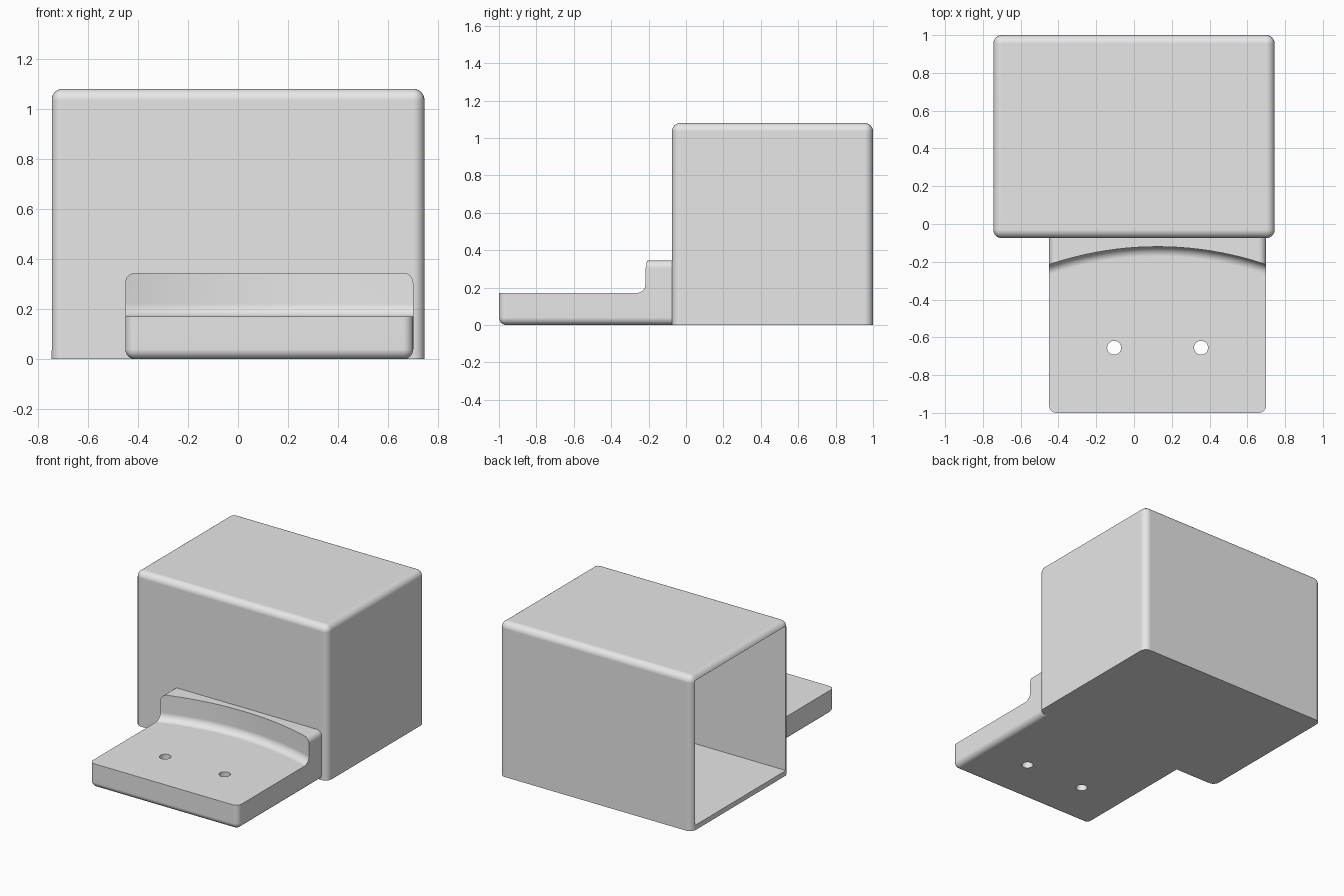
import bpy, bmesh
from math import pi, sin, cos, radians
from mathutils import Vector

if "Cube" in bpy.data.objects:
    bpy.data.objects.remove(bpy.data.objects["Cube"], do_unlink=True)

grey = bpy.data.materials.new("light_grey")
grey.use_nodes = True
grey.diffuse_color = (0.8, 0.8, 0.8, 1)
grey.node_tree.nodes["Principled BSDF"].inputs["Base Color"].default_value = grey.diffuse_color


def make_object(name, bm):
    bmesh.ops.recalc_face_normals(bm, faces=bm.faces[:])
    mesh = bpy.data.meshes.new(name)
    bm.to_mesh(mesh)
    bm.free()
    obj = bpy.data.objects.new(name, mesh)
    bpy.context.collection.objects.link(obj)
    mesh.materials.append(grey)
    return obj


def block(name, low, high, radius=0, rounded=None):
    """Box between two corners; rounds edges whose midpoint passes the rule."""
    bm = bmesh.new()
    bmesh.ops.create_cube(bm, size=1)
    low, high = Vector(low), Vector(high)
    for v in bm.verts:
        v.co = Vector([l + (c + 0.5) * (h - l) for l, c, h in zip(low, v.co, high)])
    if radius:
        edges = [e for e in bm.edges if rounded((e.verts[0].co + e.verts[1].co) / 2)]
        bmesh.ops.bevel(bm, geom=edges, offset=radius, segments=6,
                        profile=0.5, affect='EDGES', clamp_overlap=True)
    return make_object(name, bm)


def cut(obj, cutter):
    cutter.hide_render = True
    mod = obj.modifiers.new("cut", 'BOOLEAN')
    mod.operation = 'DIFFERENCE'
    mod.solver = 'EXACT'
    mod.object = cutter
    bpy.context.view_layer.objects.active = obj
    bpy.ops.object.modifier_apply(modifier=mod.name)
    bpy.data.objects.remove(cutter, do_unlink=True)


def finish(obj):
    bpy.ops.object.select_all(action='DESELECT')
    obj.select_set(True)
    bpy.context.view_layer.objects.active = obj
    bpy.ops.object.shade_smooth_by_angle(angle=radians(30))
    mod = obj.modifiers.new("even_shading", 'WEIGHTED_NORMAL')
    mod.keep_sharp = True


# Hollow housing, open on one side, with a sharp bottom edge
WALL = 0.035
housing = block("housing", (-0.745, -0.075, 0), (0.745, 1, 1.08), 0.045,
                lambda m: m.z > 0.01)
cut(housing, block("cavity_cutter", (-1, -0.075 + WALL, WALL),
                   (0.745 - WALL, 1 - WALL, 1.08 - WALL)))
finish(housing)

# Mounting plate, starting as a full-height block
LEFT, RIGHT, PLATE_TOP = 0.70, -0.45, 0.17
MID = (LEFT + RIGHT) / 2


def plate_edge(m):
    lengthwise = -0.9 < m.y < -0.1
    front = m.y < -0.9 and m.z < 0.3
    return lengthwise or front


plate = block("mounting_plate", (RIGHT, -1, 0), (LEFT, -0.055, 0.345), 0.04, plate_edge)

# Lathed cutter leaves the curved, filleted step at the back of the plate
R, FILLET, CENTRE_Y = 1.787, 0.05, -1.907
profile = [(0, PLATE_TOP)]
for i in range(9):
    a = i / 8 * pi / 2
    profile.append((R - FILLET + FILLET * sin(a), PLATE_TOP + FILLET * (1 - cos(a))))
profile += [(R, 0.6), (0, 0.6)]
bm = bmesh.new()
verts = [bm.verts.new((MID + r, CENTRE_Y, z)) for r, z in profile]
edges = [bm.edges.new(pair) for pair in zip(verts, verts[1:])]
bmesh.ops.spin(bm, geom=verts + edges, cent=(MID, CENTRE_Y, 0), axis=(0, 0, 1),
               angle=2 * pi, steps=200)
bmesh.ops.remove_doubles(bm, verts=bm.verts[:], dist=0.0001)
cut(plate, make_object("step_cutter", bm))

# Two screw holes
for side in (-1, 1):
    bm = bmesh.new()
    bmesh.ops.create_cone(bm, cap_ends=True, segments=40, radius1=0.037,
                          radius2=0.037, depth=1)
    bmesh.ops.translate(bm, verts=bm.verts[:], vec=(MID + side * 0.23, -0.655, 0))
    cut(plate, make_object("hole_cutter", bm))
finish(plate)
